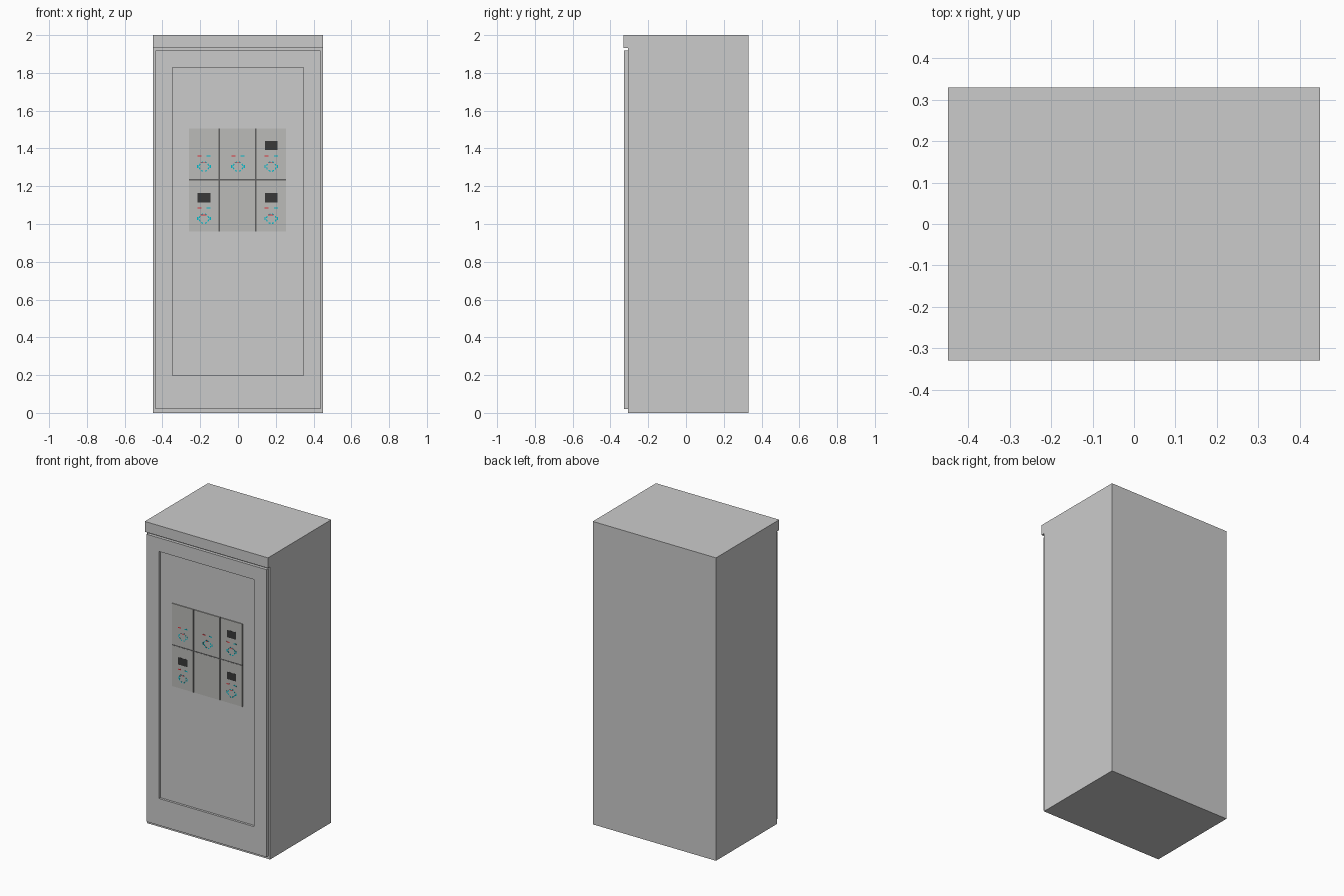
import bpy, bmesh, math

if "Cube" in bpy.data.objects:
    bpy.data.objects.remove(bpy.data.objects["Cube"])


def material(name, rgb):
    m = bpy.data.materials.new(name)
    m.diffuse_color = (*rgb, 1)
    m.use_nodes = True
    m.node_tree.nodes["Principled BSDF"].inputs["Base Color"].default_value = m.diffuse_color
    return m


PLATE = material("plate_grey", (0.50, 0.50, 0.48))
DARK = material("dark", (0.04, 0.04, 0.04))
SEAM = material("seam_grey", (0.12, 0.12, 0.12))
RED = material("red", (0.75, 0.03, 0.04))
CYAN = material("cyan", (0.0, 0.5, 0.6))


def finish(name, bm, mat=None):
    bmesh.ops.recalc_face_normals(bm, faces=bm.faces)
    me = bpy.data.meshes.new(name)
    bm.to_mesh(me)
    bm.free()
    ob = bpy.data.objects.new(name, me)
    bpy.context.collection.objects.link(ob)
    if mat:
        me.materials.append(mat)
    return ob


def add_box(bm, x0, x1, y0, y1, z0, z1):
    vs = bmesh.ops.create_cube(bm, size=1)["verts"]
    for v in vs:
        v.co = (x1 if v.co.x > 0 else x0, y1 if v.co.y > 0 else y0, z1 if v.co.z > 0 else z0)
    return vs


def box(name, *dims, mat=None):
    bm = bmesh.new()
    add_box(bm, *dims)
    return finish(name, bm, mat)


# Cabinet body: side profile with the overhanging top lip, extruded across x
profile = [(0.33, 0), (0.33, 2), (-0.33, 2), (-0.33, 1.932), (-0.308, 1.932), (-0.308, 0)]
bm = bmesh.new()
face = bm.faces.new([bm.verts.new((-0.45, y, z)) for y, z in profile])
ext = bmesh.ops.extrude_face_region(bm, geom=[face])["geom"]
for v in ext:
    if isinstance(v, bmesh.types.BMVert):
        v.co.x = 0.45
finish("cabinet_body", bm)

# Door with a recessed centre panel
RECESS = -0.313
bm = bmesh.new()
add_box(bm, -0.437, 0.437, -0.328, -0.308, 0.02, 1.918)
bm.normal_update()
front = min(bm.faces, key=lambda f: f.calc_center_median().y)
bmesh.ops.inset_region(bm, faces=[front], thickness=0.05)
for v in front.verts:
    v.co.x = math.copysign(0.347, v.co.x)
    v.co.z = 1.828 if v.co.z > 1 else 0.197
pushed = bmesh.ops.extrude_discrete_faces(bm, faces=[front])["faces"][0]
for v in pushed.verts:
    v.co.y = RECESS
finish("door", bm)

# Control plates, three columns by two rows
P = RECESS - 0.006
cols = [(-0.26, -0.104, -0.18), (-0.096, 0.09, 0.0), (0.098, 0.254, 0.176)]
rows = [(1.238, 1.506, 1.304), (0.96, 1.23, 1.028)]
for i, (x0, x1, _) in enumerate(cols):
    for j, (z0, z1, _) in enumerate(rows):
        box(f"control_plate_{i}_{j}", x0, x1, P, RECESS, z0, z1, mat=PLATE)

# Dark seams between the plates
bm = bmesh.new()
for x in (-0.1, 0.094):
    add_box(bm, x - 0.004, x + 0.004, P + 0.001, RECESS, 0.96, 1.506)
for x0, x1, _ in cols:
    add_box(bm, x0, x1, P + 0.001, RECESS, 1.23, 1.238)
finish("plate_seams", bm, SEAM)


def control_set(tag, cx, cz, screen):
    F = P - 0.001
    # Indicator dashes
    box("red_lamp_" + tag, cx - 0.035, cx - 0.014, F, P, cz + 0.053, cz + 0.059, mat=RED)
    box("cyan_lamp_" + tag, cx + 0.014, cx + 0.035, F, P, cz + 0.053, cz + 0.059, mat=CYAN)
    box("dial_mark_" + tag, cx - 0.018, cx + 0.012, F, P, cz + 0.018, cz + 0.022, mat=RED)
    # Broken ring of dial marks
    bm = bmesh.new()
    for k in range(8):
        pts = []
        for r, angles in ((0.022, (-12, 0, 12)), (0.028, (12, 0, -12))):
            for a in angles:
                t = math.radians(k * 45 + 22.5 + a)
                pts.append(bm.verts.new((cx + r * math.cos(t), F, cz + r * math.sin(t))))
        bm.faces.new(pts)
    for f in list(bm.faces):
        ext = bmesh.ops.extrude_face_region(bm, geom=[f])["geom"]
        for v in ext:
            if isinstance(v, bmesh.types.BMVert):
                v.co.y = P
    # Short ticks either side of the dial
    for s in (-1, 1):
        add_box(bm, cx + s * 0.033 - 0.003, cx + s * 0.033 + 0.003, F, P, cz - 0.008, cz + 0.008)
    finish("dial_ring_" + tag, bm, CYAN)
    if screen:
        box("display_" + tag, cx - 0.034, cx + 0.034, F, P, cz + 0.087, cz + 0.135, mat=DARK)


for i, j, screen in ((0, 0, False), (1, 0, False), (2, 0, True), (0, 1, True), (2, 1, True)):
    control_set(f"{i}_{j}", cols[i][2], rows[j][2], screen)
